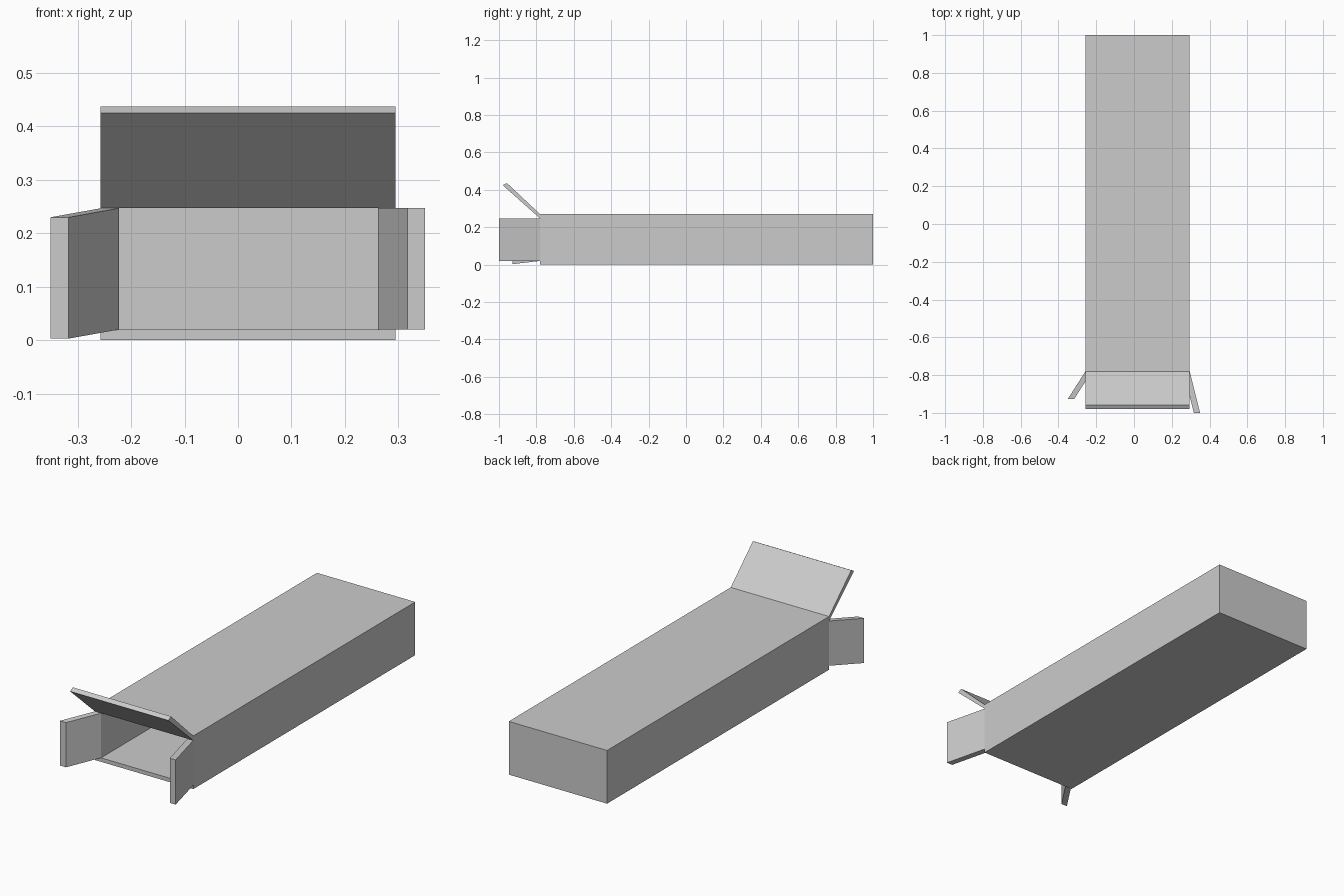
import bpy, bmesh
from mathutils import Vector

old = bpy.data.objects.get("Cube")
if old:
    bpy.data.objects.remove(old, do_unlink=True)

# Card material
card = bpy.data.materials.new("grey_card")
card.use_nodes = True
GREY = (0.6, 0.6, 0.6, 1)
card.diffuse_color = GREY
card.node_tree.nodes["Principled BSDF"].inputs["Base Color"].default_value = GREY

# Outer and inner limits of the box
X0, X1, Z1 = -0.257, 0.295, 0.27
IX0, IX1, IZ0, IZ1 = -0.223, 0.262, 0.02, 0.247
FRONT, BACK, WALL = -0.78, 1.0, 0.03


def block(lo, hi):
    """Axis-aligned block as a bmesh."""
    bm = bmesh.new()
    bmesh.ops.create_cube(bm, size=1)
    for v in bm.verts:
        v.co = Vector([h if c > 0 else l for c, l, h in zip(v.co, lo, hi)])
    return bm


def finish(bm, name):
    bmesh.ops.recalc_face_normals(bm, faces=bm.faces)
    mesh = bpy.data.meshes.new(name)
    bm.to_mesh(mesh)
    bm.free()
    mesh.materials.append(card)
    obj = bpy.data.objects.new(name, mesh)
    bpy.context.collection.objects.link(obj)


def flap(name, lo, hi, shift, bevel=0):
    """Panel hinged at the opening, its free end moved by shift."""
    bm = block((lo[0], FRONT, lo[1]), (hi[0], FRONT + 1, hi[1]))
    mid_z = (lo[1] + hi[1]) / 2
    for v in bm.verts:
        if v.co.y > FRONT + 0.5:
            v.co.y = FRONT
        else:
            v.co += Vector(shift)
            if v.co.z - shift[2] > mid_z:
                v.co += Vector((0, bevel, -bevel / 2))
    finish(bm, name)


# Box body, hollowed from the front
bm = block((X0, FRONT, 0), (X1, BACK, Z1))
face = min(bm.faces, key=lambda f: f.calc_center_median().y)
face = bmesh.ops.extrude_discrete_faces(bm, faces=[face])["faces"][0]
mid_x = (X0 + X1) / 2
for v in face.verts:
    v.co.x = IX0 if v.co.x < mid_x else IX1
    v.co.z = IZ0 if v.co.z < Z1 / 2 else IZ1
face = bmesh.ops.extrude_discrete_faces(bm, faces=[face])["faces"][0]
for v in face.verts:
    v.co.y = BACK - WALL
finish(bm, "box_body")

# Open end flaps
flap("top_flap", (X0, IZ1), (X1, Z1), (0, -0.2, 0.178), 0.022)
flap("right_flap", (X0, IZ0), (IX0, IZ1), (-0.094, -0.147, -0.017))
flap("left_flap", (IX1, IZ0), (X1, IZ1), (0.055, -0.22, 0))
